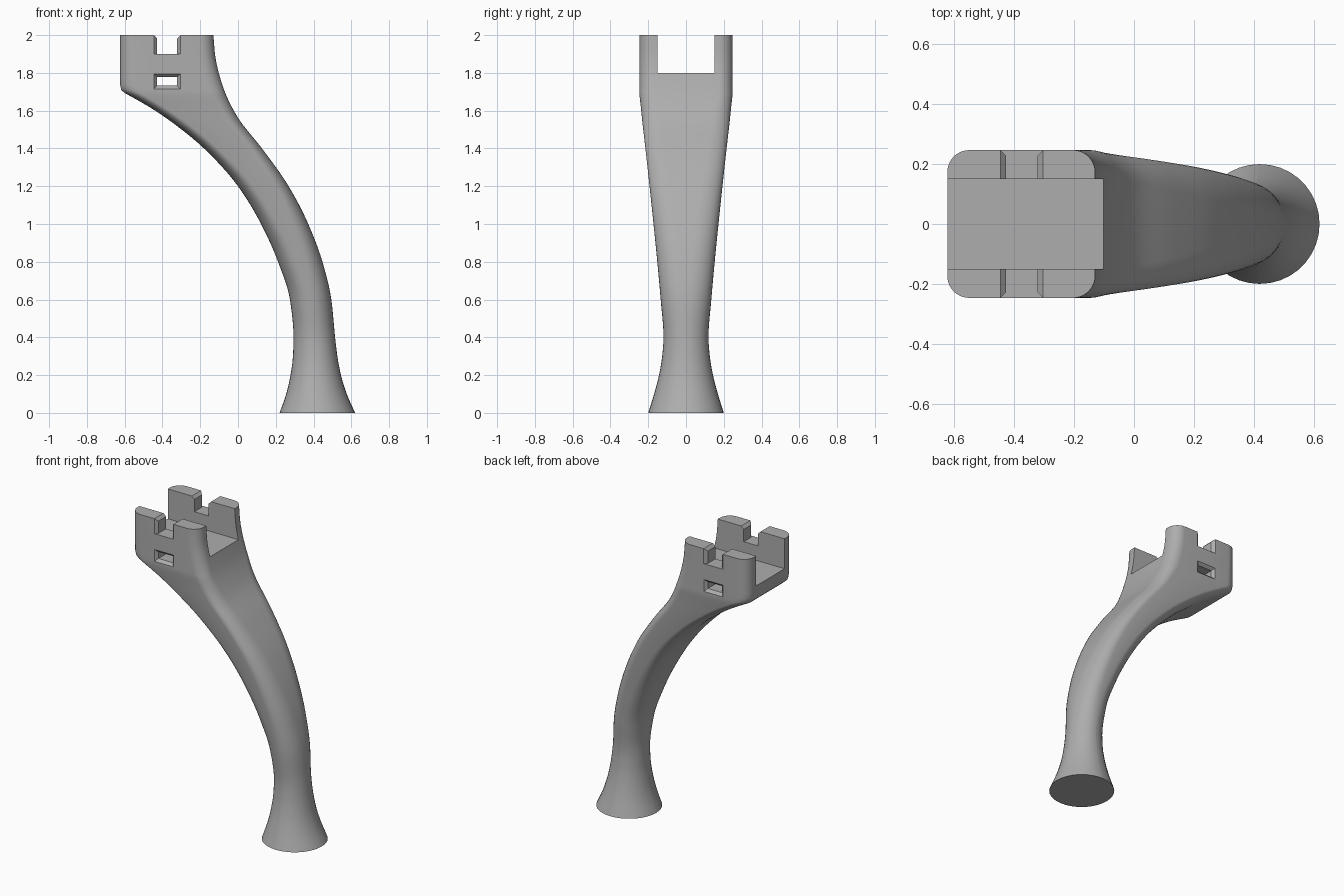
import bpy, bmesh, math

if "Cube" in bpy.data.objects:
    bpy.data.objects.remove(bpy.data.objects["Cube"])

metal = bpy.data.materials.new("plain grey")
metal.diffuse_color = (0.42, 0.42, 0.42, 1)
metal.use_nodes = True
metal.node_tree.nodes["Principled BSDF"].inputs["Base Color"].default_value = metal.diffuse_color

# Side profiles: (height, underside x, upper side x, half depth, corner roundness)
STATIONS = [
    (0.00, 0.22, 0.62, 0.200, 1.0), (0.10, 0.255, 0.576, 0.169, 1.0),
    (0.20, 0.278, 0.545, 0.143, 1.0), (0.30, 0.291, 0.526, 0.126, 1.0),
    (0.40, 0.294, 0.514, 0.119, 1.0), (0.60, 0.275, 0.494, 0.134, 0.93),
    (0.80, 0.212, 0.447, 0.152, 0.83), (1.00, 0.122, 0.372, 0.172, 0.72),
    (1.20, 0.000, 0.268, 0.193, 0.60), (1.40, -0.180, 0.127, 0.215, 0.48),
    (1.55, -0.365, 0.008, 0.232, 0.40), (1.62, -0.470, -0.033, 0.239, 0.35),
    (1.68, -0.575, -0.062, 0.246, 0.31), (1.695, -0.602, -0.068, 0.247, 0.30),
    (1.71, -0.618, -0.074, 0.247, 0.30), (1.735, -0.624, -0.082, 0.247, 0.30),
    (1.80, -0.624, -0.102, 0.247, 0.30), (1.90, -0.624, -0.122, 0.247, 0.30),
    (2.00, -0.624, -0.130, 0.247, 0.30),
]


def tangent(i, k):
    """Monotone slope so that the flat head stays flat."""
    if i in (0, len(STATIONS) - 1):
        j = min(i, len(STATIONS) - 2)
        a, b = STATIONS[j], STATIONS[j + 1]
        return (b[k] - a[k]) / (b[0] - a[0])
    a, b, c = STATIONS[i - 1:i + 2]
    s, t = (b[k] - a[k]) / (b[0] - a[0]), (c[k] - b[k]) / (c[0] - b[0])
    return 2 * s * t / (s + t) if s * t > 0 else 0


def smooth_stations():
    out = []
    for i in range(len(STATIONS) - 1):
        a, b = STATIONS[i], STATIONS[i + 1]
        h = b[0] - a[0]
        steps = max(1, round(h / 0.033))
        for n in range(steps):
            t = n / steps
            row = [a[0] + h * t]
            for k in range(1, 5):
                row.append((2*t**3 - 3*t**2 + 1) * a[k] + (t**3 - 2*t**2 + t) * h * tangent(i, k)
                           + (3*t**2 - 2*t**3) * b[k] + (t**3 - t**2) * h * tangent(i + 1, k))
            out.append(row)
    return out + [STATIONS[-1]]


def loft(name, rings):
    bm = bmesh.new()
    loops = [[bm.verts.new(p) for p in ring] for ring in rings]
    n = len(loops[0])
    for a, b in zip(loops, loops[1:]):
        for i in range(n):
            bm.faces.new((a[i], a[(i + 1) % n], b[(i + 1) % n], b[i]))
    bm.faces.new(loops[0][::-1])
    bm.faces.new(loops[-1])
    bmesh.ops.recalc_face_normals(bm, faces=bm.faces)
    mesh = bpy.data.meshes.new(name)
    bm.to_mesh(mesh)
    bm.free()
    obj = bpy.data.objects.new(name, mesh)
    bpy.context.collection.objects.link(obj)
    mesh.materials.append(metal)
    return obj


def section(z, x0, x1, hy, f, seg=9):
    """Rounded rectangle that becomes an ellipse when f is 1."""
    f = min(f, 0.995)
    cx, hx = (x0 + x1) / 2, (x1 - x0) / 2
    pts = []
    for q, (sx, sy) in enumerate(((1, 1), (-1, 1), (-1, -1), (1, -1))):
        for i in range(seg + 1):
            a = (q + i / seg) * math.pi / 2
            pts.append((cx + hx * (sx * (1 - f) + f * math.cos(a)),
                        hy * (sy * (1 - f) + f * math.sin(a)), z))
    return pts


def rect_y(y, x0, x1, z0, z1):
    return [(x0, y, z0), (x1, y, z0), (x1, y, z1), (x0, y, z1)]


# Curved leg with a square head and flared round foot
leg = loft("curved_leg", [section(*s) for s in smooth_stations()])

# Channel through the head
cutters = [loft("channel_cutter", [rect_y(y, -1, 0.3, 1.8, 2.2) for y in (-0.15, 0.15)])]

# Window right through the head, flared at both mouths
C = 0.018
window = [(-0.267, 2 * C - 0), (-0.247 + C, 0), (0.247 - C, 0), (0.267, 2 * C)]
cutters.append(loft("window_cutter", [
    rect_y(y, -0.428 - g, -0.322 + g, 1.732 - g, 1.777 + g) for y, g in window]))


# Notches in the two side walls, flared on the top and outer edges
def notch_ring(y, g):
    x0, x1 = -0.428 - g, -0.322 + g
    w = max(C - g, 0)
    top = 2.0 - w
    return [(x0, y, 1.9), (x1, y, 1.9), (x1, y, top),
            (x1 + 0.05 + w, y, 2.05), (x0 - 0.05 - w, y, 2.05), (x0, y, top)]


for s in (-1, 1):
    cutters.append(loft("notch_cutter", [
        notch_ring(s * 0.10, 0), notch_ring(s * (0.247 - C), 0),
        notch_ring(s * 0.247, C), notch_ring(s * 0.26, C + 0.013)]))

for c in cutters:
    c.hide_render = True
    bpy.context.view_layer.objects.active = leg
    m = leg.modifiers.new(c.name, "BOOLEAN")
    m.operation, m.object, m.solver = "DIFFERENCE", c, "EXACT"
    bpy.ops.object.modifier_apply(modifier=m.name)
    bpy.data.objects.remove(c)

# Smooth curves, crisp cut edges
bpy.ops.object.select_all(action="DESELECT")
leg.select_set(True)
bpy.context.view_layer.objects.active = leg
bpy.ops.object.shade_smooth_by_angle(angle=math.radians(30))
